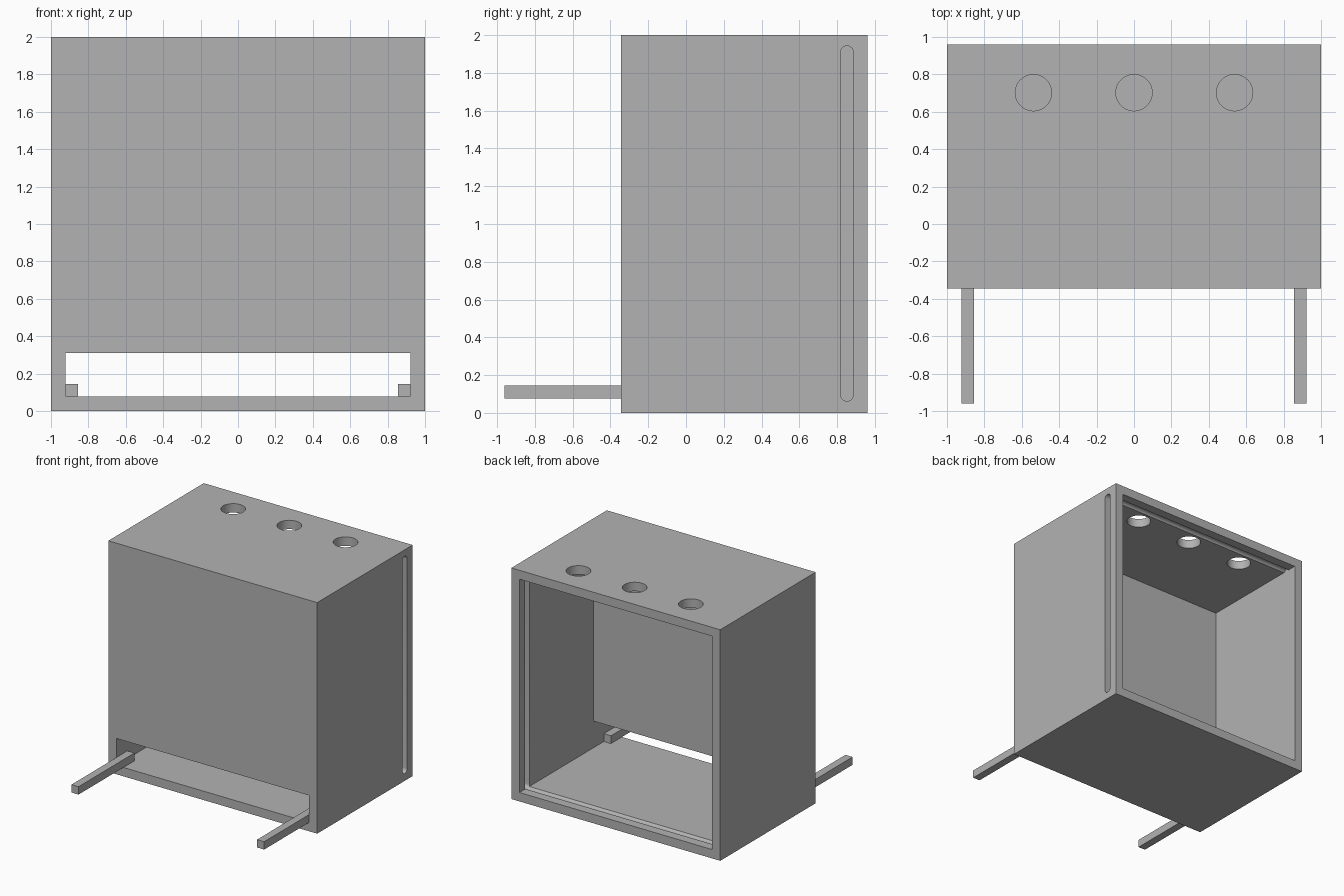
import bpy
import bmesh
from math import cos, sin, pi, radians

default = bpy.data.objects.get("Cube")
if default:
    bpy.data.objects.remove(default, do_unlink=True)

grey = bpy.data.materials.new("plain grey")
grey.use_nodes = True
grey.diffuse_color = (0.45, 0.45, 0.45, 1)
grey.node_tree.nodes["Principled BSDF"].inputs["Base Color"].default_value = grey.diffuse_color

WALL = 0.077
INNER = 1 - WALL
FRONT, BACK = -0.345, 0.96


def prism(name, profile, x0, x1):
    """Extrude a (y, z) outline along x."""
    bm = bmesh.new()
    face = bm.faces.new([bm.verts.new((x0, y, z)) for y, z in profile])
    grown = bmesh.ops.extrude_face_region(bm, geom=[face])["geom"]
    verts = [v for v in grown if isinstance(v, bmesh.types.BMVert)]
    bmesh.ops.translate(bm, verts=verts, vec=(x1 - x0, 0, 0))
    bmesh.ops.recalc_face_normals(bm, faces=bm.faces)
    mesh = bpy.data.meshes.new(name)
    bm.to_mesh(mesh)
    bm.free()
    mesh.materials.append(grey)
    obj = bpy.data.objects.new(name, mesh)
    bpy.context.collection.objects.link(obj)
    return obj


def rect(y0, y1, z0, z1):
    return [(y0, z0), (y1, z0), (y1, z1), (y0, z1)]


def cut(target, cutter):
    """Subtract the cutter from the target and discard it."""
    mod = target.modifiers.new("cut", 'BOOLEAN')
    mod.operation = 'DIFFERENCE'
    mod.solver = 'EXACT'
    mod.object = cutter
    bpy.ops.object.select_all(action='DESELECT')
    target.select_set(True)
    bpy.context.view_layer.objects.active = target
    bpy.ops.object.modifier_apply(modifier=mod.name)
    bpy.data.objects.remove(cutter, do_unlink=True)


# Outer box
box = prism("box", rect(FRONT, BACK, 0, 2), -1, 1)

# Cavity open at the back, running out through the low front opening
inner_front, lintel = -0.05, 0.31
cut(box, prism("cavity", [
    (BACK + 0.1, WALL), (BACK + 0.1, 2 - WALL), (inner_front, 2 - WALL),
    (inner_front, lintel), (FRONT - 0.1, lintel), (FRONT - 0.1, WALL)], -INNER, INNER))

# Rounded slot for a sliding back panel, with grooves in floor and ceiling
slot_y, slot_r, slot_low, slot_high = 0.852, 0.033, 0.095, 1.91
steps = 12
slot = []
for centre, start in ((slot_high, 0), (slot_low, pi)):
    for i in range(steps + 1):
        a = start + pi * i / steps
        slot.append((slot_y + slot_r * cos(a), centre + slot_r * sin(a)))
cut(box, prism("slot", slot, -INNER - 0.002, 1.1))

# Three round holes through the top
for x in (-0.538, 0, 0.538):
    bpy.ops.mesh.primitive_cylinder_add(vertices=48, radius=0.097, depth=0.4, location=(x, 0.702, 2))
    hole = bpy.context.object
    hole.data.materials.append(grey)
    cut(box, hole)

bpy.context.view_layer.objects.active = box
box.select_set(True)
bpy.ops.object.shade_smooth_by_angle(angle=radians(30))

# Square rods reaching forward through the opening
rod = 0.068
for name, side in (("left_rod", 1), ("right_rod", -1)):
    prism(name, rect(-BACK, -0.195, WALL, WALL + rod), side * (INNER - rod), side * INNER)
